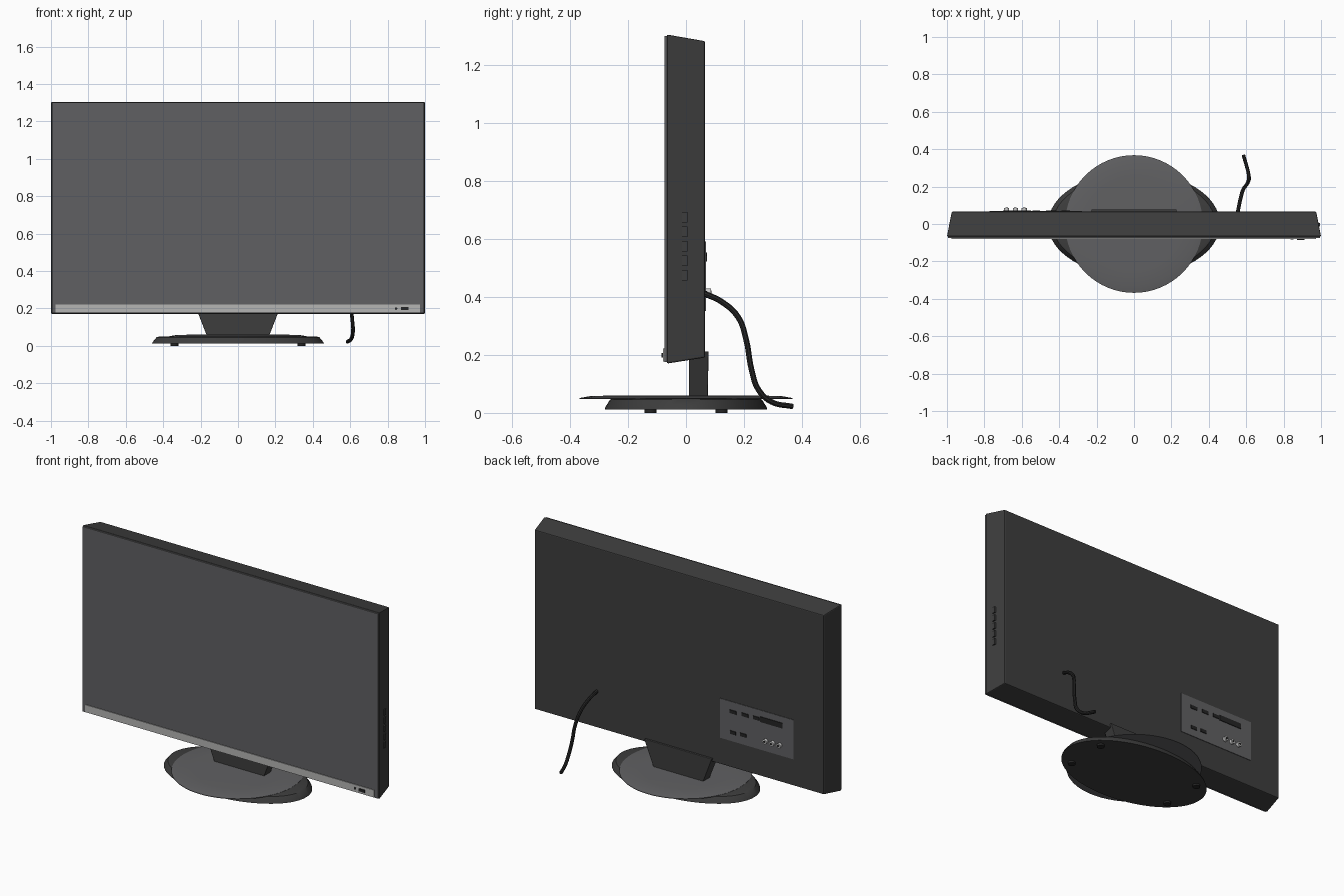
import bpy, bmesh, math
from mathutils import Vector

if "Cube" in bpy.data.objects:
    bpy.data.objects.remove(bpy.data.objects["Cube"])


def material(name, r, g, b):
    m = bpy.data.materials.new(name)
    m.diffuse_color = (r, g, b, 1)
    m.use_nodes = True
    m.node_tree.nodes["Principled BSDF"].inputs["Base Color"].default_value = m.diffuse_color
    return m


DARK = material("dark casing", 0.047, 0.047, 0.047)
GREY = material("mid grey", 0.118, 0.118, 0.123)
SILVER = material("silver trim", 0.46, 0.46, 0.455)
BLACK = material("black rubber", 0.018, 0.018, 0.018)
LIGHT = material("jack metal", 0.6, 0.6, 0.6)


def add(name, bm, mat, bevel=0, smooth=False):
    bmesh.ops.recalc_face_normals(bm, faces=bm.faces)
    me = bpy.data.meshes.new(name)
    bm.to_mesh(me)
    bm.free()
    ob = bpy.data.objects.new(name, me)
    bpy.context.collection.objects.link(ob)
    me.materials.append(mat)
    if bevel:
        mod = ob.modifiers.new("bevel", "BEVEL")
        mod.width, mod.segments = bevel, 2
    if smooth:
        bpy.context.view_layer.objects.active = ob
        ob.select_set(True)
        bpy.ops.object.shade_smooth_by_angle(angle=math.radians(35))
        ob.select_set(False)
    return ob


def loft(name, rings, mat, bevel=0, smooth=False):
    """Bridge a stack of equal-length point rings and cap both ends."""
    bm = bmesh.new()
    loops = [[bm.verts.new(p) for p in ring] for ring in rings]
    n = len(loops[0])
    for a, b in zip(loops, loops[1:]):
        for i in range(n):
            j = (i + 1) % n
            bm.faces.new((a[i], a[j], b[j], b[i]))
    bm.faces.new(loops[0])
    bm.faces.new(loops[-1])
    return add(name, bm, mat, bevel, smooth)


def rect_y(x0, x1, z0, z1, y):
    return [(x0, y, z0), (x1, y, z0), (x1, y, z1), (x0, y, z1)]


def box(name, x, y, z, mat, bevel=0):
    """Box from (min, max) pairs."""
    return loft(name, [rect_y(*x, *z, y[0]), rect_y(*x, *z, y[1])], mat, bevel)


def ellipse(rx, ry, z, n=64, cx=0, cy=0):
    return [(cx + rx * math.cos(2 * math.pi * i / n),
             cy + ry * math.sin(2 * math.pi * i / n), z) for i in range(n)]


def circle_y(r, x, y, z, n=16):
    return [(x + r * math.cos(2 * math.pi * i / n), y,
             z + r * math.sin(2 * math.pi * i / n)) for i in range(n)]


# Cabinet, narrowing towards the back
loft("cabinet", [rect_y(-1, 1, 0.17, 1.305, -0.066),
                 rect_y(-0.974, 0.974, 0.191, 1.282, 0.066)], DARK, 0.005)

# Screen face and the trim strip beneath it
box("screen", (-0.995, 0.995), (-0.075, -0.06), (0.175, 1.3), GREY)
box("trim_strip", (-0.975, 0.972), (-0.079, -0.07), (0.177, 0.222), SILVER)
box("power_button", (0.872, 0.912), (-0.085, -0.075), (0.191, 0.207), BLACK)
loft("status_light", [circle_y(0.007, 0.845, y, 0.199) for y in (-0.082, -0.075)], BLACK)

# Control buttons on the right side
for i in range(5):
    z = 0.475 + i * 0.05
    box(f"side_button_{i + 1}", (0.97, 0.995), (-0.014, 0.005),
        (z - 0.018, z + 0.018), DARK)

# Connector panel on the back
box("connector_panel", (-0.772, -0.278), (0.06, 0.069), (0.352, 0.592), GREY)
for i, (x, z, w, h) in enumerate([(-0.366, 0.532, 0.045, 0.02), (-0.447, 0.535, 0.045, 0.02),
                                  (-0.522, 0.537, 0.04, 0.02), (-0.625, 0.538, 0.15, 0.032),
                                  (-0.366, 0.406, 0.04, 0.02), (-0.435, 0.41, 0.04, 0.02)]):
    box(f"port_{i + 1}", (x - w / 2, x + w / 2), (0.065, 0.073),
        (z - h / 2, z + h / 2), BLACK)
for i, x in enumerate((-0.587, -0.634, -0.681)):
    loft(f"round_jack_{i + 1}", [circle_y(0.014, x, y, 0.415) for y in (0.065, 0.086)],
         LIGHT, smooth=True)
    loft(f"jack_hole_{i + 1}", [circle_y(0.007, x, y, 0.415) for y in (0.08, 0.088)], BLACK)

# Neck, widening upwards
loft("neck", [[(-w, 0.01, z), (w, 0.01, z), (w, y, z), (-w, y, z)]
              for w, y, z in ((0.165, 0.075, 0.05), (0.228, 0.078, 0.212))], DARK, 0.003)

# Oval base with a wider round cover plate
loft("base", [ellipse(0.46, 0.28, 0.012), ellipse(0.457, 0.278, 0.02),
              ellipse(0.435, 0.262, 0.046), ellipse(0.42, 0.25, 0.05)], DARK, smooth=True)
loft("base_cover", [ellipse(0.368, 0.368, 0.048), ellipse(0.368, 0.368, 0.051),
                    ellipse(0.33, 0.33, 0.058), ellipse(0.25, 0.25, 0.06)], GREY, smooth=True)
for sx in (-1, 1):
    for sy in (-1, 1):
        loft(f"foot_{sx}_{sy}", [ellipse(0.021, 0.021, z, 16, sx * 0.34, sy * 0.123)
                                 for z in (0, 0.016)], BLACK, smooth=True)

# Power cable hanging from the back
cu = bpy.data.curves.new("power_cable", "CURVE")
cu.dimensions = "3D"
cu.bevel_depth, cu.bevel_resolution, cu.resolution_u = 0.01, 2, 6
cu.use_fill_caps = True
path = [(0.553, 0.055, 0.415), (0.567, 0.125, 0.382), (0.582, 0.18, 0.33),
        (0.6, 0.208, 0.25), (0.61, 0.226, 0.15), (0.615, 0.25, 0.08),
        (0.606, 0.295, 0.038), (0.585, 0.368, 0.022)]
sp = cu.splines.new("BEZIER")
sp.bezier_points.add(len(path) - 1)
for bp, p in zip(sp.bezier_points, path):
    bp.co = Vector(p)
    bp.handle_left_type = bp.handle_right_type = "AUTO"
cu.materials.append(BLACK)
cable = bpy.data.objects.new("power_cable", cu)
bpy.context.collection.objects.link(cable)
bpy.context.view_layer.objects.active = cable
cable.select_set(True)
bpy.ops.object.convert(target="MESH")
bpy.ops.object.shade_smooth_by_angle(angle=math.radians(40))
